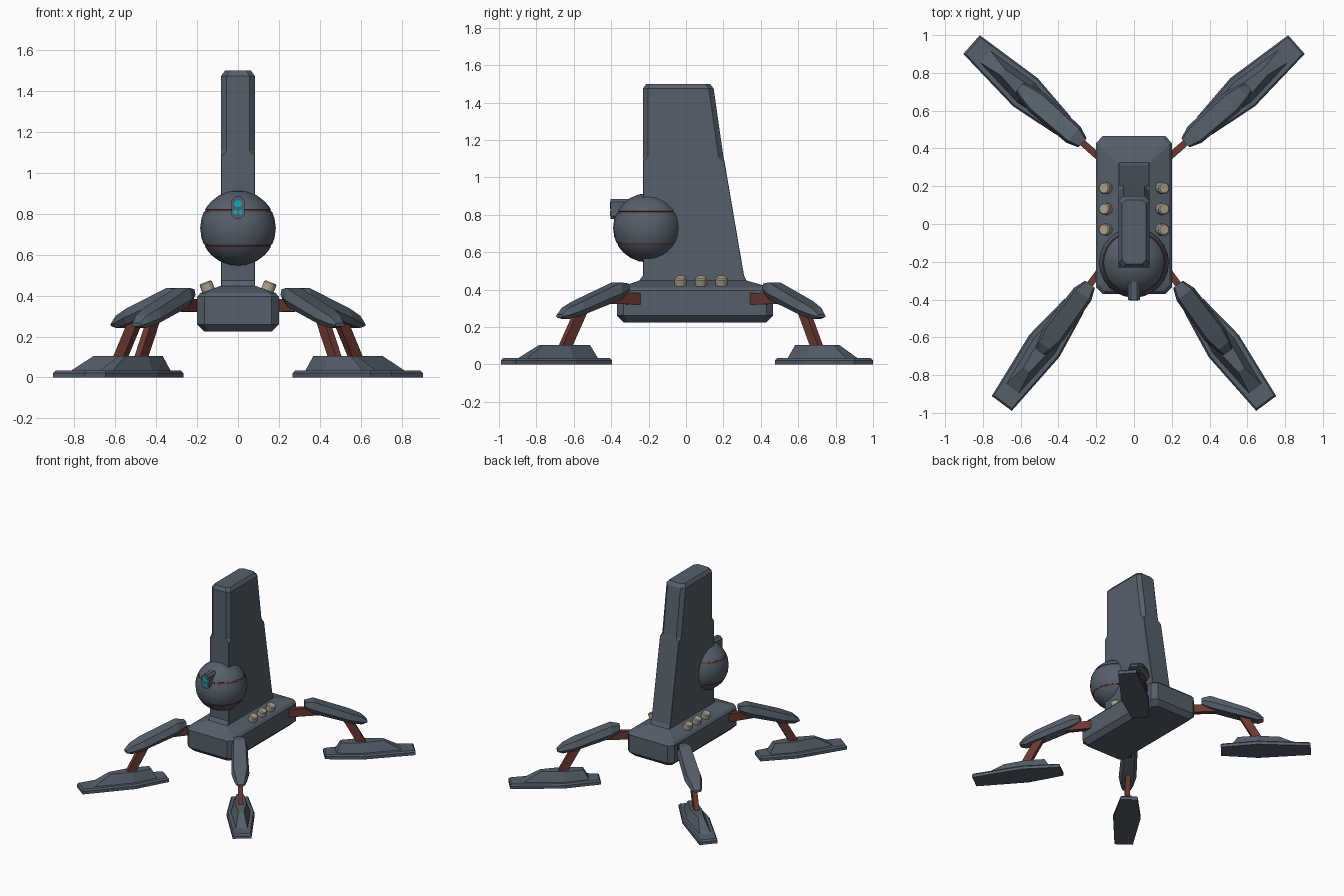
import bpy, bmesh
from math import sin, cos, radians, pi
from mathutils import Vector, Matrix

if "Cube" in bpy.data.objects:
    bpy.data.objects.remove(bpy.data.objects["Cube"])


def material(name, rgb):
    m = bpy.data.materials.new(name)
    m.diffuse_color = (*rgb, 1)
    m.use_nodes = True
    m.node_tree.nodes["Principled BSDF"].inputs["Base Color"].default_value = m.diffuse_color
    return m


SLATE = material("slate", (0.09, 0.115, 0.145))
RUST = material("rust", (0.15, 0.04, 0.03))
CREAM = material("cream", (0.40, 0.36, 0.27))
CYAN = material("cyan", (0.0, 0.45, 0.55))


def finish(name, bm, *mats):
    bmesh.ops.recalc_face_normals(bm, faces=bm.faces)
    me = bpy.data.meshes.new(name)
    bm.to_mesh(me)
    bm.free()
    ob = bpy.data.objects.new(name, me)
    bpy.context.collection.objects.link(ob)
    for m in mats:
        me.materials.append(m)
    return ob


def loft(name, rings, mat, place=lambda p: p):
    """Closed solid through rings that have equal point counts."""
    bm = bmesh.new()
    rows = [[bm.verts.new(place(p)) for p in r] for r in rings]
    n = len(rows[0])
    for a, b in zip(rows, rows[1:]):
        for i in range(n):
            j = (i + 1) % n
            bm.faces.new((a[i], a[j], b[j], b[i]))
    bm.faces.new(rows[0])
    bm.faces.new(rows[-1])
    return finish(name, bm, mat)


def octagon(x, y0, y1, z, c):
    """Rectangle with corners cut by c."""
    return [(x - c, y0, z), (x, y0 + c, z), (x, y1 - c, z), (x - c, y1, z),
            (c - x, y1, z), (-x, y1 - c, z), (-x, y0 + c, z), (c - x, y0, z)]


def cylinder(name, centre, axis, r, depth, mat, seg=12, bevel=0.0):
    bm = bmesh.new()
    bmesh.ops.create_cone(bm, cap_ends=True, segments=seg, radius1=r, radius2=r, depth=depth)
    if bevel:
        rim = [e for e in bm.edges if all(v.co.z > 0 for v in e.verts)]
        bmesh.ops.bevel(bm, geom=rim, offset=bevel, segments=1, affect='EDGES')
    rot = Vector((0, 0, 1)).rotation_difference(Vector(axis)).to_matrix().to_4x4()
    bmesh.ops.transform(bm, matrix=Matrix.Translation(centre) @ rot, verts=bm.verts)
    return finish(name, bm, mat)


# Hull with chamfered edges and a roof sloping up to the tower
loft("hull", [octagon(0.165, -0.335, 0.43, 0.225, 0.025),
              octagon(0.20, -0.37, 0.465, 0.26, 0.035),
              octagon(0.20, -0.37, 0.465, 0.395, 0.035),
              octagon(0.185, -0.355, 0.45, 0.412, 0.03),
              octagon(0.085, -0.25, 0.325, 0.448, 0.002)], SLATE)

# Tower: square-cornered below, chamfered corners above
loft("tower", [octagon(0.082, -0.25, 0.325, 0.43, 0.002),
               octagon(0.082, -0.25, 0.325, 0.447, 0.002),
               octagon(0.082, -0.23, 0.31, 0.475, 0.002),
               octagon(0.082, -0.23, 0.206, 1.085, 0.002),
               octagon(0.082, -0.23, 0.200, 1.11, 0.026),
               octagon(0.082, -0.23, 0.148, 1.475, 0.026),
               octagon(0.064, -0.212, 0.128, 1.50, 0.022)], SLATE)

# Head ball, lathed with two sunken rust-coloured bands
R, SEG = 0.185, 24
bands = {25.8, 29.2}
lats = sorted([-75, -60, -45, -35, -15, 0, 15, 35, 45, 60, 75])
profile = [(a, R) for a in lats]
for s in (-1, 1):
    profile += [(s * 25.8, R), (s * 26.0, R * 0.98), (s * 29.0, R * 0.98), (s * 29.2, R)]
profile.sort()
bm = bmesh.new()
rows = [[bm.verts.new((r * cos(radians(a)) * cos(2 * pi * i / SEG),
                       r * cos(radians(a)) * sin(2 * pi * i / SEG),
                       r * sin(radians(a)))) for i in range(SEG)] for a, r in profile]
for k in range(len(rows) - 1):
    groove = profile[k][1] < R or profile[k + 1][1] < R
    for i in range(SEG):
        j = (i + 1) % SEG
        f = bm.faces.new((rows[k][i], rows[k][j], rows[k + 1][j], rows[k + 1][i]))
        f.material_index = int(groove)
for row, z in ((rows[0], -R), (rows[-1], R)):
    pole = bm.verts.new((0, 0, z))
    for i in range(SEG):
        bm.faces.new((row[i], row[(i + 1) % SEG], pole))
head = finish("head_ball", bm, SLATE, RUST)
head.location = (0, -0.205, 0.73)
bpy.context.view_layer.objects.active = head
head.select_set(True)
bpy.ops.object.shade_smooth_by_angle(angle=radians(30))

# Eye housing and lights
loft("eye_housing", [[(x, y, z) for x, z, y in octagon(0.031, 0.776, 0.884, y, 0.016)]
                     for y in (-0.403, -0.28)], SLATE)
for i, (x, z, r) in enumerate([(0, 0.85, 0.018), (-0.013, 0.808, 0.011), (0.013, 0.808, 0.011)]):
    cylinder(f"eye_light_{i}", (x, -0.4, z), (0, -1, 0), r, 0.012, CYAN)

# Canisters leaning outward on the roof
for s in (-1, 1):
    for i, y in enumerate((-0.03, 0.08, 0.19)):
        cylinder(f"canister_{i}_{'left' if s < 0 else 'right'}", (s * 0.148, y, 0.435),
                 (s * 0.37, 0, 0.93), 0.032, 0.066, CREAM, 12, 0.006)


# Legs, in a frame of t (distance inward from the toe), v (sideways) and z
def plan(pts, z):
    """Symmetric outline from (t, half width) pairs."""
    return [(t, w, z) for t, w in pts] + [(t, -w, z) for t, w in reversed(pts)]


def section(t, top, bot, w):
    mid = bot + (top - bot) * 0.4
    return [(t, 0.75 * w, top), (t, w, mid), (t, 0.65 * w, bot),
            (t, -0.65 * w, bot), (t, -w, mid), (t, -0.75 * w, top)]


def box_end(t, z, dt, w, dz):
    return [(t - dt, w, z - dz), (t - dt, -w, z - dz), (t + dt, -w, z + dz), (t + dt, w, z + dz)]


def leg(label, toe, angle, side):
    ux, uy = cos(radians(angle)), sin(radians(angle))

    def place(p):
        t, v, z = p
        return (side * (toe[0] - t * ux - v * uy), toe[1] - t * uy + v * ux, z)

    sole = [(0, 0.066), (0.38, 0.099), (0.645, 0.062)]
    inset = [(0.01, 0.058), (0.38, 0.09), (0.635, 0.054)]
    loft(label + "_foot", [plan(sole, 0), plan(sole, 0.022), plan(inset, 0.034)], SLATE, place)
    loft(label + "_ankle", [plan([(0.09, 0.042), (0.38, 0.07), (0.565, 0.045)], 0.03),
                            plan([(0.22, 0.02), (0.38, 0.04), (0.525, 0.025)], 0.104)], SLATE, place)
    loft(label + "_shin", [box_end(0.365, 0.07, 0.027, 0.018, -0.012),
                           box_end(0.50, 0.315, 0.027, 0.018, -0.012)], RUST, place)
    loft(label + "_armour", [section(0.785, 0.432, 0.385, 0.032),
                             section(0.72, 0.438, 0.345, 0.057),
                             section(0.46, 0.337, 0.262, 0.064),
                             section(0.38, 0.302, 0.242, 0.045),
                             section(0.34, 0.266, 0.25, 0.03)], SLATE, place)
    loft(label + "_hip", [box_end(0.90, 0.35, 0, 0.018, 0.031),
                          box_end(0.68, 0.355, 0, 0.018, 0.031)], RUST, place)


for side, name in ((1, "right"), (-1, "left")):
    leg("rear_leg_" + name, (0.86, 0.95), 41.5, side)
    leg("front_leg_" + name, (0.70, -0.95), -53.5, side)
